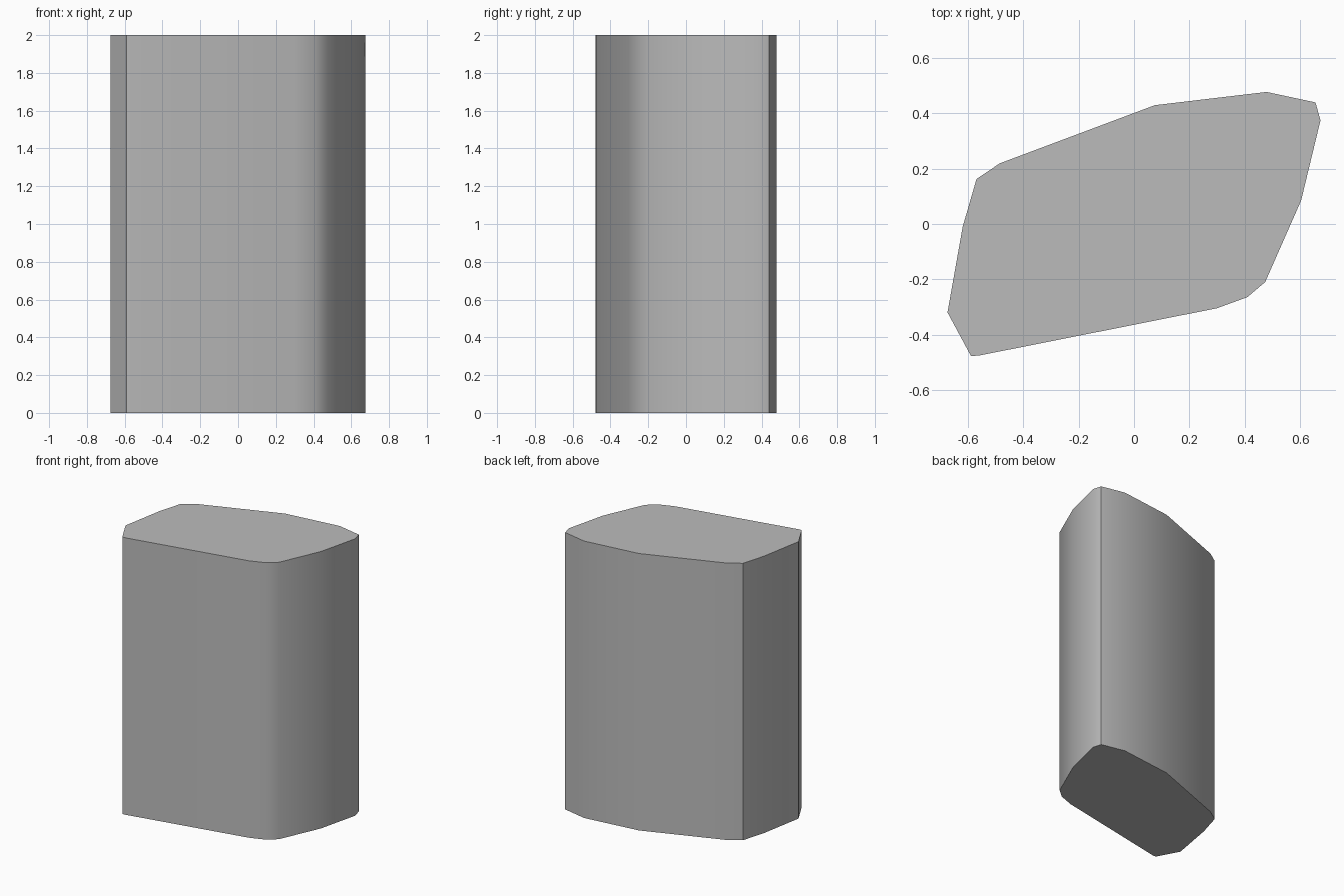
import bpy
import bmesh
import math

cube = bpy.data.objects.get("Cube")
if cube:
    bpy.data.objects.remove(cube, do_unlink=True)

HEIGHT = 2.0

# Rounded, skewed outline of the block, counter-clockwise from the front right corner
OUTLINE = [
    (-0.59, -0.478), (-0.56, -0.476), (0.30, -0.305), (0.41, -0.265),
    (0.475, -0.21), (0.605, 0.085), (0.675, 0.375), (0.657, 0.44),
    (0.48, 0.478), (0.075, 0.43), (-0.485, 0.22), (-0.57, 0.163),
    (-0.62, -0.01), (-0.675, -0.32),
]


def make_material(name, color):
    mat = bpy.data.materials.new(name)
    mat.use_nodes = True
    mat.diffuse_color = color
    mat.node_tree.nodes["Principled BSDF"].inputs["Base Color"].default_value = color
    return mat


def make_prism(name, outline, height, material):
    bm = bmesh.new()
    base = bm.faces.new([bm.verts.new((x, y, 0)) for x, y in outline])
    top = bmesh.ops.extrude_face_region(bm, geom=[base], use_keep_orig=True)
    verts = [v for v in top["geom"] if isinstance(v, bmesh.types.BMVert)]
    bmesh.ops.translate(bm, verts=verts, vec=(0, 0, height))
    bmesh.ops.recalc_face_normals(bm, faces=bm.faces)
    mesh = bpy.data.meshes.new(name)
    bm.to_mesh(mesh)
    bm.free()
    mesh.materials.append(material)
    obj = bpy.data.objects.new(name, mesh)
    bpy.context.collection.objects.link(obj)
    return obj


# Block body, smooth around the sides with crisp corners and rims
block = make_prism("block", OUTLINE, HEIGHT, make_material("grey", (0.5, 0.5, 0.5, 1)))
bpy.ops.object.select_all(action="DESELECT")
block.select_set(True)
bpy.context.view_layer.objects.active = block
bpy.ops.object.shade_smooth_by_angle(angle=math.radians(30))
